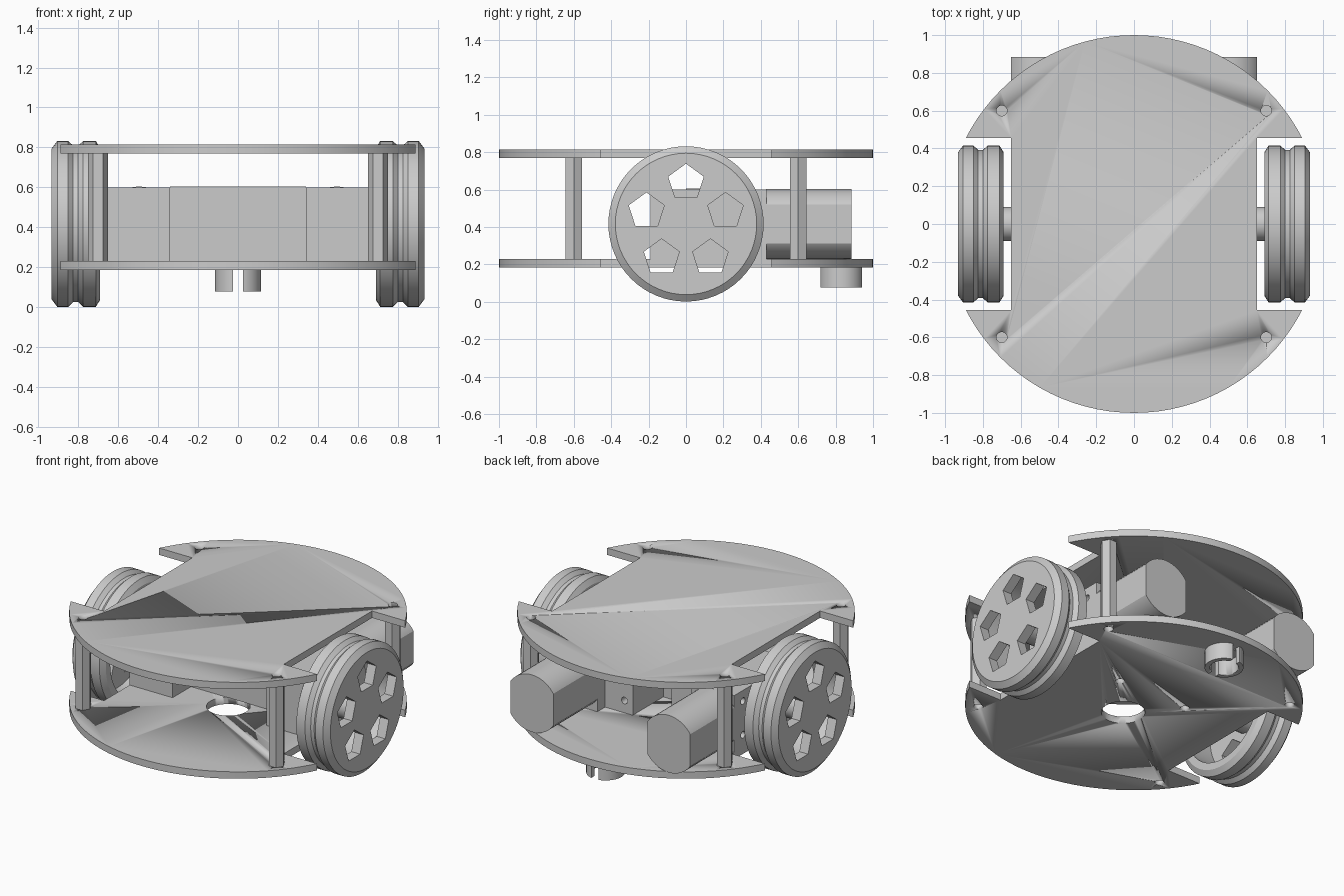
import bpy, bmesh, math
from mathutils import Matrix, Vector

cube = bpy.data.objects.get("Cube")
if cube:
    bpy.data.objects.remove(cube, do_unlink=True)

grey = bpy.data.materials.new("plain_grey")
grey.use_nodes = True
grey.diffuse_color = (0.6, 0.6, 0.6, 1)
grey.node_tree.nodes["Principled BSDF"].inputs["Base Color"].default_value = (0.6, 0.6, 0.6, 1)

AXLE_Z = 0.417
FLOOR, DECK, THICK = 0.23, 0.77, 0.045
AXES = {"X": Vector((1, 0, 0)), "Y": Vector((0, 1, 0)), "Z": Vector((0, 0, 1))}


def finish(name, bm, smooth=True):
    bmesh.ops.recalc_face_normals(bm, faces=bm.faces)
    mesh = bpy.data.meshes.new(name)
    bm.to_mesh(mesh)
    bm.free()
    obj = bpy.data.objects.new(name, mesh)
    bpy.context.collection.objects.link(obj)
    mesh.materials.append(grey)
    if smooth:
        bpy.ops.object.select_all(action="DESELECT")
        bpy.context.view_layer.objects.active = obj
        obj.select_set(True)
        bpy.ops.object.shade_smooth_by_angle(angle=math.radians(30))
    return obj


def box(name, low, high):
    low, high = Vector(low), Vector(high)
    bm = bmesh.new()
    size = Matrix.Diagonal((high - low).to_4d())
    bmesh.ops.create_cube(bm, size=1, matrix=Matrix.Translation((low + high) / 2) @ size)
    return finish(name, bm, False)


def rod(name, centre, radius, length, axis="Z", sides=32, turn=0):
    """Cylinder or prism centred on a point along an axis."""
    bm = bmesh.new()
    aim = AXES["Z"].rotation_difference(AXES[axis]).to_matrix().to_4x4()
    place = Matrix.Translation(centre) @ aim @ Matrix.Rotation(turn, 4, "Z")
    bmesh.ops.create_cone(bm, cap_ends=True, segments=sides, radius1=radius,
                          radius2=radius, depth=length, matrix=place)
    return finish(name, bm, sides > 8)


def cut(obj, cutters, operation="DIFFERENCE"):
    """Apply booleans and remove the cutters."""
    for cutter in cutters:
        mod = obj.modifiers.new("cut", "BOOLEAN")
        mod.operation, mod.object, mod.solver = operation, cutter, "EXACT"
        cutter.hide_render = True
        bpy.context.view_layer.update()
        result = obj.evaluated_get(bpy.context.evaluated_depsgraph_get())
        mesh = bpy.data.meshes.new_from_object(result)
        obj.modifiers.clear()
        obj.data = mesh
        bpy.data.objects.remove(cutter, do_unlink=True)


# Round decks with wheel notches and screw holes
def deck(name, z):
    plate = rod(name, (0, 0, z + THICK / 2), 1, THICK, sides=96)
    cutters = []
    for side in (-1, 1):
        edges = sorted((side * 0.65, side * 1.2))
        cutters.append(box("notch", (edges[0], -0.456, z - 0.1), (edges[1], 0.456, z + 0.1)))
        for y in (-0.6, 0.6):
            cutters.append(rod("screw_hole", (side * 0.7, y, z), 0.028, 0.3, sides=20))
    cut(plate, cutters)
    return plate


deck("top_deck", DECK)
lower = deck("bottom_deck", FLOOR - THICK)
cut(lower, [rod("cable_hole", (0, -0.1, FLOOR), 0.13, 0.3, sides=48)]
    + [rod("mount_hole", (x, 0.17, FLOOR - 0.03), 0.028, 0.1, sides=20) for x in (-0.25, 0.25)])


# Wheel: revolved grooved tyre, recessed inside, five pentagon windows
def wheel(name, side):
    profile = [(0.87, 0), (0.87, 0.335), (0.69, 0.335), (0.69, 0.38), (0.712, 0.415),
               (0.775, 0.415), (0.80, 0.392), (0.825, 0.392), (0.85, 0.415),
               (0.905, 0.415), (0.933, 0.378), (0.933, 0)]
    bm = bmesh.new()
    verts = [bm.verts.new((side * x, 0, AXLE_Z + r)) for x, r in profile]
    edges = [bm.edges.new(pair) for pair in zip(verts, verts[1:])]
    bmesh.ops.spin(bm, geom=verts + edges, cent=(0, 0, AXLE_Z), axis=(1, 0, 0),
                   angle=math.tau, steps=64)
    bmesh.ops.remove_doubles(bm, verts=bm.verts, dist=0.0005)
    obj = finish(name, bm)
    windows = []
    for k in range(5):
        a = math.pi / 2 + k * math.tau / 5
        bm = bmesh.new()
        ring = []
        for j in range(5):
            b = math.pi / 2 + j * math.tau / 5
            ring.append(bm.verts.new((side * 0.8, 0.222 * math.cos(a) + 0.1 * math.cos(b),
                                      AXLE_Z + 0.222 * math.sin(a) + 0.1 * math.sin(b))))
        face = bm.faces.new(ring)
        moved = bmesh.ops.extrude_face_region(bm, geom=[face])["geom"]
        bmesh.ops.translate(bm, vec=(side * 0.3, 0, 0),
                            verts=[v for v in moved if isinstance(v, bmesh.types.BMVert)])
        windows.append(finish("window", bm, False))
    cut(obj, windows)


for label, side in (("left", 1), ("right", -1)):
    wheel(label + "_wheel", side)
    rod(label + "_axle", (side * 0.76, 0, AXLE_Z), 0.09, 0.24, "X")

    # Gearbox with screw holes in its outer face
    xs = sorted((side * 0.34, side * 0.65))
    gearbox = box(label + "_gearbox", (xs[0], -0.19, FLOOR), (xs[1], 0.43, 0.6))
    cut(gearbox, [rod("screw_hole", (side * 0.65, 0.34, z), 0.022, 0.1, "X", 16)
                  for z in (0.31, 0.53)])

    # Motor can: cylinder with flattened sides
    motor = rod(label + "_motor", (side * 0.495, 0.657, AXLE_Z), 0.187, 0.456, "Y", 48)
    cut(motor, [box("flats", (xs[0], 0.3, 0), (xs[1], 1, 1))], "INTERSECT")

    # Mounting block beside the gearbox
    inner = sorted((side * 0.14, side * 0.34))
    block = box(label + "_motor_mount", (inner[0], 0.03, FLOOR), (inner[1], 0.35, 0.605))
    cut(block, [rod("screw_hole", (side * 0.2, 0.35, z), 0.022, 0.1, "Y", 16)
                for z in (0.31, 0.53)])

    # Hexagonal standoffs
    for end, y in (("front", -0.6), ("back", 0.6)):
        rod(f"{end}_{label}_standoff", (side * 0.7, y, (FLOOR + DECK) / 2), 0.05,
            DECK - FLOOR, sides=6, turn=math.pi / 2)

# Wall joining the two mounts
box("mount_wall", (-0.34, 0, FLOOR), (0.34, 0.035, 0.605))

# Split caster cup under the back
cup = rod("caster_cup", (0, 0.83, 0.132), 0.115, 0.108, sides=40)
cut(cup, [rod("hollow", (0, 0.83, 0.12), 0.085, 0.12, sides=40),
          box("slot", (-0.025, 0.6, 0), (0.025, 1, 0.185))])
